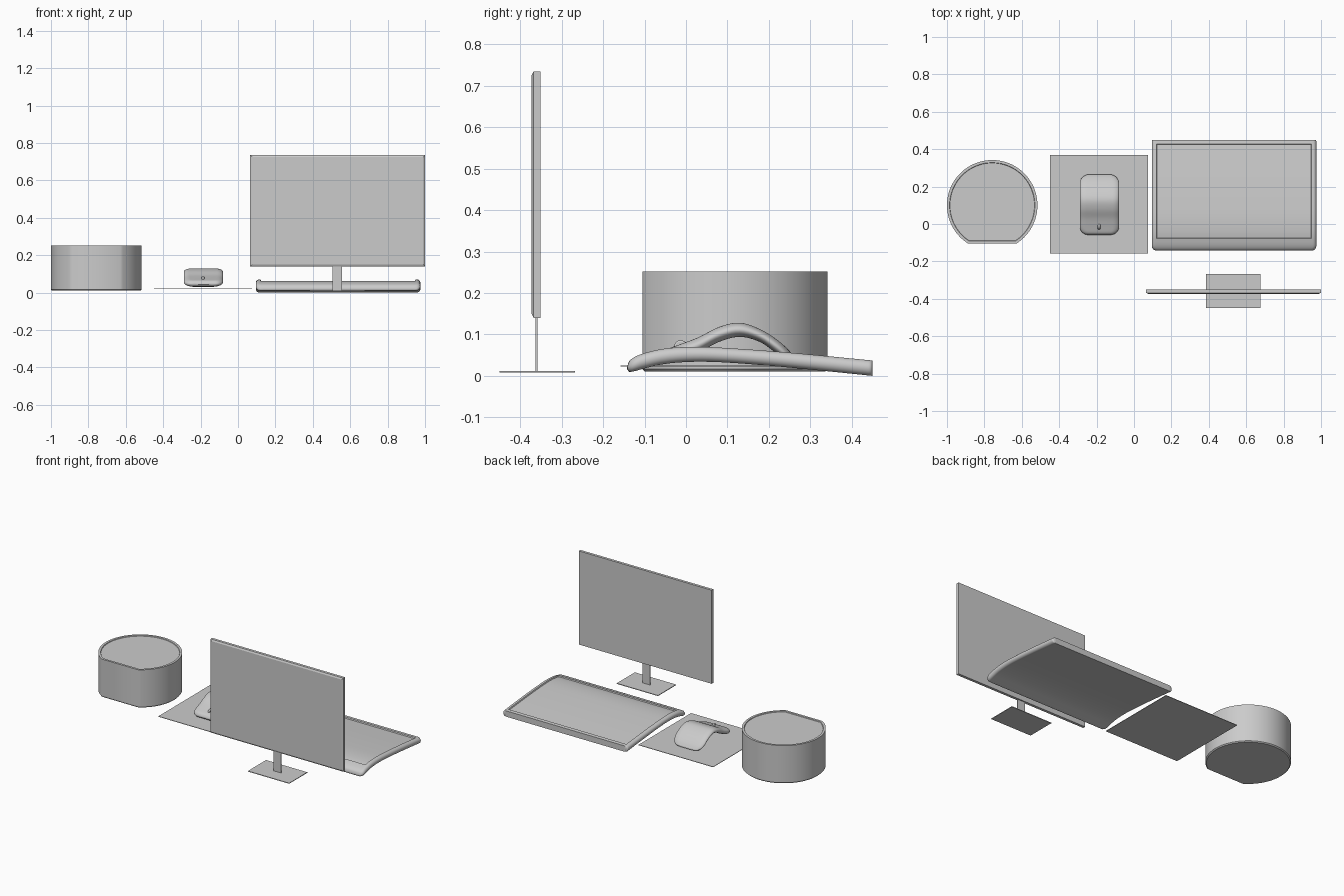
import bpy, bmesh, math

if "Cube" in bpy.data.objects:
    bpy.data.objects.remove(bpy.data.objects["Cube"])


def finish(bm, name, smooth=None):
    bmesh.ops.remove_doubles(bm, verts=bm.verts, dist=0.00005)
    bmesh.ops.recalc_face_normals(bm, faces=bm.faces)
    me = bpy.data.meshes.new(name)
    bm.to_mesh(me)
    bm.free()
    ob = bpy.data.objects.new(name, me)
    bpy.context.collection.objects.link(ob)
    if smooth:
        bpy.ops.object.select_all(action='DESELECT')
        bpy.context.view_layer.objects.active = ob
        ob.select_set(True)
        bpy.ops.object.shade_smooth_by_angle(angle=math.radians(smooth))
    return ob


def box(name, x0, x1, y0, y1, z0, z1):
    bm = bmesh.new()
    bmesh.ops.create_cube(bm, size=1)
    for v in bm.verts:
        v.co = ((x0 + x1) / 2 + v.co.x * (x1 - x0),
                (y0 + y1) / 2 + v.co.y * (y1 - y0),
                (z0 + z1) / 2 + v.co.z * (z1 - z0))
    return finish(bm, name)


def curve(pts, y):
    """Smooth interpolation through (y, z) points."""
    n = len(pts)

    def slope(i):
        a, b = pts[max(i - 1, 0)], pts[min(i + 1, n - 1)]
        return (b[1] - a[1]) / (b[0] - a[0])
    for i in range(n - 1):
        (a, p), (b, q) = pts[i], pts[i + 1]
        if y <= b or i == n - 2:
            h = b - a
            t = (y - a) / h
            return (p * (1 + 2 * t) * (1 - t) ** 2 + slope(i) * h * t * (1 - t) ** 2
                    + q * t * t * (3 - 2 * t) - slope(i + 1) * h * t * t * (1 - t))


def slab(name, cx, half, us, ys, top, bot, corner, edge, recess=None, smooth=40):
    """Curved slab: profile along y, rounded side edges and plan corners."""
    bm = bmesh.new()
    y0, y1 = ys[0], ys[-1]
    rows = []
    for y in ys:
        inset = 0
        for r, d in ((corner[0], y - y0), (corner[1], y1 - y)):
            if d < r:
                inset = max(inset, r - math.sqrt(max(0, r * r - (r - d) ** 2)))
        row = []
        for u in us:
            d = half - abs(u)
            f = 1 if d >= edge else math.sqrt(max(0, 1 - (1 - d / edge) ** 2))
            zt, zb = curve(top, y), curve(bot, y)
            mid, h = (zt + zb) / 2, (zt - zb) / 2
            drop = 0
            if recess and abs(u) < recess[0] and recess[1] < y < recess[2]:
                drop = recess[3]
            x = cx + u * (half - inset) / half
            row.append((bm.verts.new((x, y, mid + h * f - drop)),
                        bm.verts.new((x, y, mid - h * f))))
        rows.append(row)
    for a, b in zip(rows, rows[1:]):
        for i in range(len(us) - 1):
            bm.faces.new((a[i][0], a[i + 1][0], b[i + 1][0], b[i][0]))
            bm.faces.new((a[i][1], b[i][1], b[i + 1][1], a[i + 1][1]))
    for row in (rows[0], rows[-1]):
        for p, q in zip(row, row[1:]):
            bm.faces.new((p[0], p[1], q[1], q[0]))
    return finish(bm, name, smooth)


def stations(half, edge, extra=()):
    """Cross positions, packed tightly round each side edge."""
    pos = [half - edge * (1 - math.cos(math.pi / 2 * k / 7)) for k in range(8)] + list(extra)
    return sorted({round(s * p, 6) for p in pos for s in (-1, 1)})


# Monitor: panel with chamfered rim on the -y side
bm = bmesh.new()
loops = []
for y, d in ((-0.351, 0), (-0.368, 0), (-0.373, 0.01)):
    x0, x1, z0, z1 = 0.065 + d, 1.0 - d, 0.14 + d, 0.735 - d
    loops.append([bm.verts.new(c) for c in
                  ((x0, y, z0), (x1, y, z0), (x1, y, z1), (x0, y, z1))])
for a, b in zip(loops, loops[1:]):
    for i in range(4):
        j = (i + 1) % 4
        bm.faces.new((a[i], a[j], b[j], b[i]))
bm.faces.new(loops[0])
bm.faces.new(loops[-1])
finish(bm, "monitor_panel")
box("monitor_pole", 0.505, 0.557, -0.363, -0.358, 0.010, 0.145)
box("monitor_base", 0.385, 0.675, -0.45, -0.268, 0.008, 0.012)

# Keyboard: arched slab with a sunken key area
kb_top = [(-.142, .022), (-.138, .034), (-.125, .045), (-.1, .055), (-.05, .066),
          (.02, .070), (.1, .067), (.25, .056), (.45, .037)]
kb_bot = [(-.142, .016), (-.138, .010), (-.125, .011), (-.1, .018), (-.05, .029),
          (.02, .034), (.1, .032), (.25, .020), (.45, .0)]
kb_ys = ([-.142, -.141, -.1395, -.137, -.133, -.128, -.12, -.11, -.095, -.078, -.075]
         + [-.06 + .02 * k for k in range(25)] + [.425, .428, .44, .445, .448, .45])
slab("keyboard", 0.535, 0.44, stations(0.44, 0.018, (0.415, 0.412, 0.2)), kb_ys,
     kb_top, kb_bot, (0.025, 0.008), 0.018, (0.414, -0.077, 0.427, 0.007))

# Mouse pad and arched mouse
box("mouse_pad", -0.45, 0.075, -0.158, 0.37, 0.022, 0.025)
m_top = [(-.058, .05), (-.05, .062), (-.02, .074), (.03, .093), (.08, .118), (.13, .128),
         (.18, .112), (.22, .087), (.25, .060), (.265, .040)]
m_bot = [(-.058, .042), (-.05, .034), (-.02, .036), (.03, .056), (.08, .082), (.13, .094),
         (.18, .081), (.22, .053), (.25, .032), (.265, .032)]
m_ys = ([-.058, -.057, -.055, -.052, -.048, -.042, -.034, -.024]
        + [-.01 + .01 * k for k in range(25)] + [.237, .243, .249, .254, .258, .261, .2635, .265])
slab("mouse_body", -0.185, 0.105, stations(0.105, 0.035, (0.035,)), m_ys,
     m_top, m_bot, (0.045, 0.05), 0.035)

# Scroll wheel
bpy.ops.mesh.primitive_cylinder_add(vertices=32, radius=0.016, depth=0.014,
                                    location=(-0.187, -0.013, 0.070),
                                    rotation=(0, math.pi / 2, 0))
wheel = bpy.context.object
wheel.name = "mouse_wheel"
bev = wheel.modifiers.new("bevel", 'BEVEL')
bev.width, bev.segments = 0.004, 3
bpy.ops.object.shade_smooth_by_angle(angle=math.radians(40))

# Speaker: drum cut flat at the front, with a thin rim round a sunken lid
bm = bmesh.new()
loops = []
for z, inset in ((0.010, 0.006), (0.016, 0), (0.252, 0), (0.252, 0.014), (0.248, 0.016)):
    r, flat = 0.242 - inset, 0.205 - inset
    a = math.acos(flat / r)
    n = 72
    loops.append([bm.verts.new((-0.758 + r * math.sin(t), 0.10 - r * math.cos(t), z))
                  for t in (a + (2 * math.pi - 2 * a) * k / n for k in range(n + 1))])
for a, b in zip(loops, loops[1:]):
    for i in range(len(a)):
        j = (i + 1) % len(a)
        bm.faces.new((a[i], a[j], b[j], b[i]))
bm.faces.new(loops[0])
bm.faces.new(loops[-1])
finish(bm, "speaker", 40)
